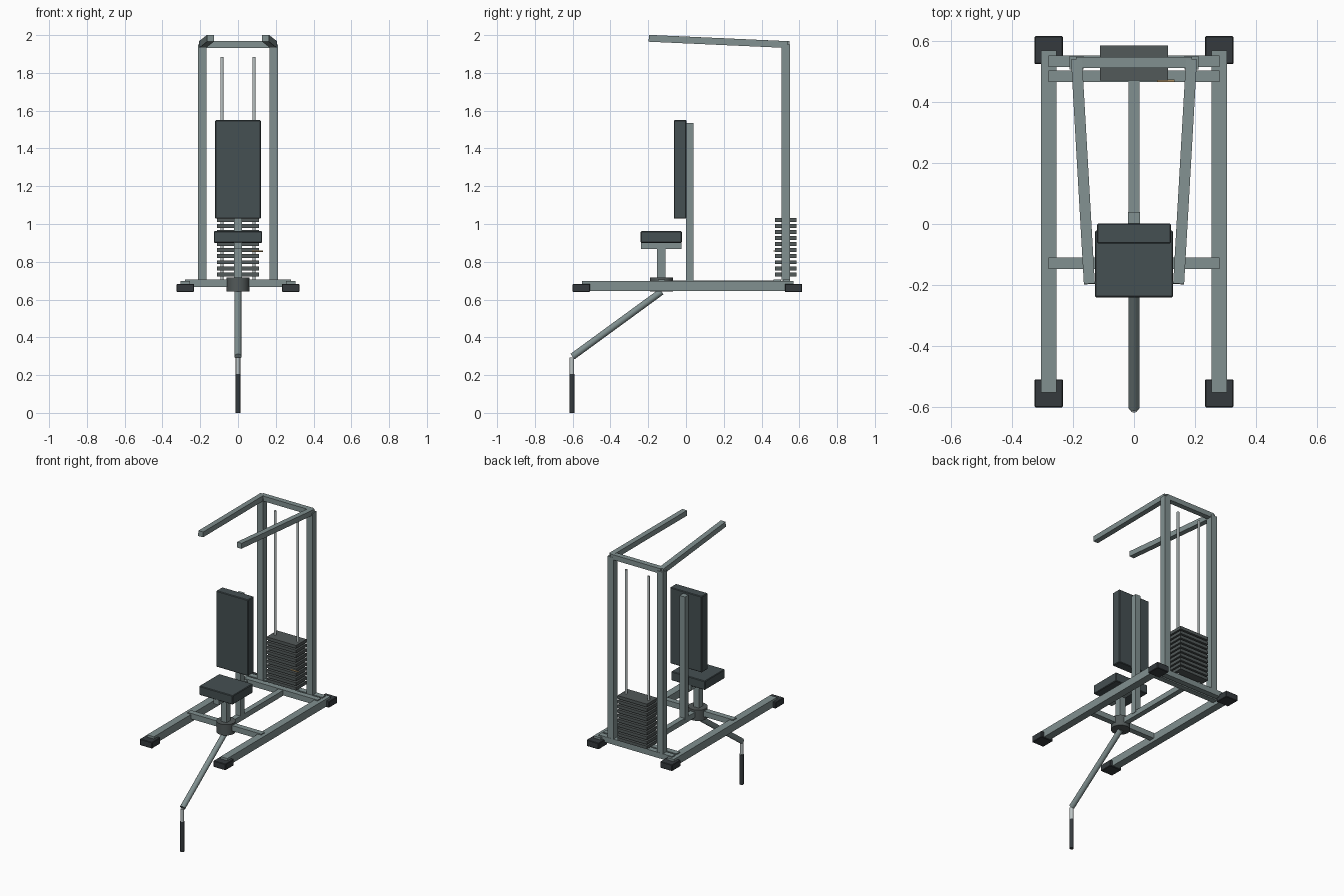
import bpy, math
from mathutils import Vector

if "Cube" in bpy.data.objects:
    bpy.data.objects.remove(bpy.data.objects["Cube"])


def material(name, rgb):
    m = bpy.data.materials.new(name)
    m.diffuse_color = (*rgb, 1)
    m.use_nodes = True
    m.node_tree.nodes["Principled BSDF"].inputs["Base Color"].default_value = m.diffuse_color
    return m


STEEL = material("painted_steel", (0.22, 0.28, 0.28))
PAD = material("dark_padding", (0.06, 0.08, 0.085))
RUBBER = material("rubber", (0.035, 0.042, 0.047))
IRON = material("cast_iron", (0.085, 0.10, 0.10))
CHROME = material("bright_metal", (0.5, 0.55, 0.55))
BRASS = material("pin_metal", (0.6, 0.4, 0.18))


def finish(o, name, mat, bevel=0.0):
    o.name = name
    o.data.materials.append(mat)
    bpy.ops.object.transform_apply(location=False, rotation=False, scale=True)
    if bevel:
        b = o.modifiers.new("soft_edges", "BEVEL")
        b.width, b.segments = bevel, 1
    return o


def box(name, x, y, z, mat=STEEL, bevel=0.0):
    """Box from (min, max) ranges on each axis."""
    r = (x, y, z)
    bpy.ops.mesh.primitive_cube_add(size=1, location=[(a + b) / 2 for a, b in r])
    o = bpy.context.object
    o.scale = [b - a for a, b in r]
    return finish(o, name, mat, bevel)


def rod(name, a, b, radius, mat=STEEL, sides=24):
    """Round bar between two points."""
    a, b = Vector(a), Vector(b)
    bpy.ops.mesh.primitive_cylinder_add(vertices=sides, radius=radius,
                                        depth=(b - a).length, location=(a + b) / 2)
    o = bpy.context.object
    o.rotation_euler = (b - a).to_track_quat('Z', 'Y').to_euler()
    finish(o, name, mat)
    bpy.ops.object.shade_smooth_by_angle(angle=math.radians(35))
    return o


def square_bar(name, a, b, width):
    """Square tube between two points, kept upright."""
    a, b = Vector(a), Vector(b)
    bpy.ops.mesh.primitive_cube_add(size=1, location=(a + b) / 2)
    o = bpy.context.object
    o.scale = (width, (b - a).length, width)
    o.rotation_euler = (b - a).to_track_quat('Y', 'Z').to_euler()
    return finish(o, name, STEEL)


def span(s, a, b):
    return tuple(sorted((s * a, s * b)))


# Left and right halves of the frame
for s, side in ((-1, "left"), (1, "right")):
    box(f"{side}_floor_rail", span(s, 0.253, 0.305), (-0.551, 0.568), (0.645, 0.698))
    box(f"{side}_front_foot", span(s, 0.233, 0.325), (-0.60, -0.508), (0.64, 0.683), RUBBER, 0.003)
    box(f"{side}_rear_foot", span(s, 0.233, 0.325), (0.523, 0.615), (0.64, 0.683), RUBBER, 0.003)
    box(f"{side}_upright", span(s, 0.166, 0.211), (0.506, 0.55), (0.70, 1.95))
    square_bar(f"{side}_top_arm", (s * 0.188, 0.538, 1.95), (s * 0.146, -0.196, 1.983), 0.036)
    rod(f"{side}_guide_rod", (s * 0.085, 0.527, 0.69), (s * 0.085, 0.527, 1.883), 0.008, CHROME, 16)

# Cross members and centre spine
Z = (0.667, 0.705)
for name, y in (("front", -0.129), ("middle", 0.483), ("rear", 0.532)):
    box(f"{name}_crossbar", (-0.28, 0.28), (y - 0.019, y + 0.019), Z)
box("top_crossbar", (-0.19, 0.19), (0.511, 0.547), (1.933, 1.968))
box("centre_spine", (-0.018, 0.018), (-0.129, 0.47), (0.665, 0.702))

# Weight stack and selector pin
for i in range(10):
    z = 0.723 + i * 0.032
    box(f"weight_plate_{i + 1}", (-0.112, 0.112), (0.47, 0.584), (z, z + 0.021), IRON)
rod("selector_pin", (0.075, 0.468, 0.857), (0.132, 0.468, 0.857), 0.004, BRASS, 12)

# Backrest
box("backrest_post", (-0.02, 0.02), (0.001, 0.04), (0.69, 1.535))
box("backrest_pad", (-0.121, 0.121), (-0.064, 0.002), (1.028, 1.55), PAD, 0.004)

# Seat on its pivot hub
rod("pivot_hub", (0, -0.13, 0.642), (0, -0.13, 0.716), 0.06, IRON, 32)
box("seat_post", (-0.021, 0.021), (-0.154, -0.109), (0.70, 0.88))
box("seat_support", (-0.021, 0.021), (-0.238, -0.024), (0.868, 0.902))
box("seat_pad", (-0.128, 0.128), (-0.24, -0.022), (0.90, 0.962), PAD, 0.004)

# Swinging lever with its hanging handle
rod("lever_arm", (0, -0.13, 0.642), (0, -0.601, 0.298), 0.018)
rod("handle_stem", (0, -0.604, 0.20), (0, -0.604, 0.292), 0.012, CHROME)
rod("handle_grip", (0, -0.604, 0.0), (0, -0.604, 0.207), 0.013, RUBBER)
